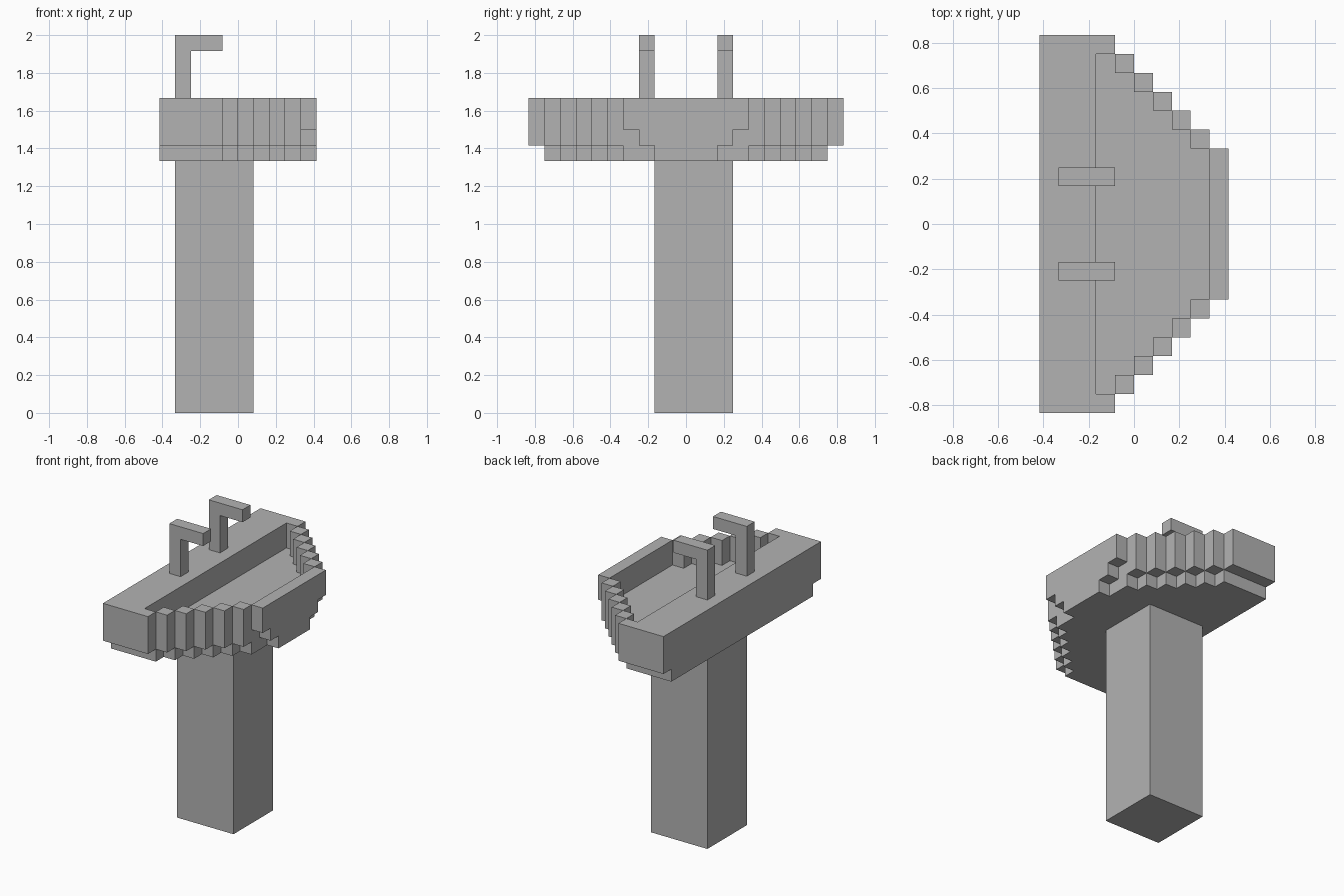
import bpy
import bmesh

U = 1 / 12  # size of one block

cube = bpy.data.objects.get("Cube")
if cube:
    bpy.data.objects.remove(cube, do_unlink=True)

grey = bpy.data.materials.new("plain grey")
grey.use_nodes = True
grey.diffuse_color = (0.45, 0.45, 0.45, 1)
grey.node_tree.nodes["Principled BSDF"].inputs["Base Color"].default_value = grey.diffuse_color


def prism(bm, outline, z0, z1):
    """Extrude a flat outline, given in blocks, from z0 up to z1."""
    base = bm.faces.new([bm.verts.new((x * U, y * U, z0 * U)) for x, y in outline])
    top = bmesh.ops.extrude_face_region(bm, geom=[base], use_keep_orig=True)["geom"]
    verts = [v for v in top if isinstance(v, bmesh.types.BMVert)]
    bmesh.ops.translate(bm, verts=verts, vec=(0, 0, (z1 - z0) * U))


def box(bm, x0, x1, y0, y1, z0, z1):
    prism(bm, [(x0, y0), (x1, y0), (x1, y1), (x0, y1)], z0, z1)


def finish(name, bm):
    bmesh.ops.recalc_face_normals(bm, faces=bm.faces[:])
    mesh = bpy.data.meshes.new(name)
    bm.to_mesh(mesh)
    bm.free()
    mesh.materials.append(grey)
    obj = bpy.data.objects.new(name, mesh)
    bpy.context.collection.objects.link(obj)


def stepped_plate(name, back_half, lip_half, z0, z1):
    """Plate with a straight back, stair-stepped sides and a narrow lip."""
    side = [(-5, back_half)]
    for i in range(6):
        side += [(i - 1, back_half - i), (i - 1, back_half - i - 1)]
    side[-1] = (4, lip_half)
    side.append((5, lip_half))
    bm = bmesh.new()
    prism(bm, side + [(x, -y) for x, y in reversed(side)], z0, z1)
    finish(name, bm)


# Pedestal, set one half block off centre
bm = bmesh.new()
box(bm, -4, 1, -2, 3, 0, 16)
finish("pedestal", bm)

# Basin underside and floor
stepped_plate("basin_underside", 9, 2, 16, 17)
stepped_plate("basin_floor", 10, 3, 17, 18)

# Back counter
bm = bmesh.new()
box(bm, -5, -2, -10, 10, 18, 20)
finish("back_counter", bm)

# Stepped rim around the bowl
bm = bmesh.new()
for i in range(6):
    x, y = i - 2, 9 - i
    box(bm, x, x + 1, y, y + 1, 18, 20)
    box(bm, x, x + 1, -y - 1, -y, 18, 20)
box(bm, 4, 5, -4, 4, 18, 20)
finish("basin_rim", bm)

# Taps: upright with an arm over the bowl
for name, y in (("left_tap", 2), ("right_tap", -3)):
    bm = bmesh.new()
    box(bm, -4, -3, y, y + 1, 20, 23)
    box(bm, -4, -1, y, y + 1, 23, 24)
    finish(name, bm)

# Lip ends that overhang the floor plate are covered by the rim above
